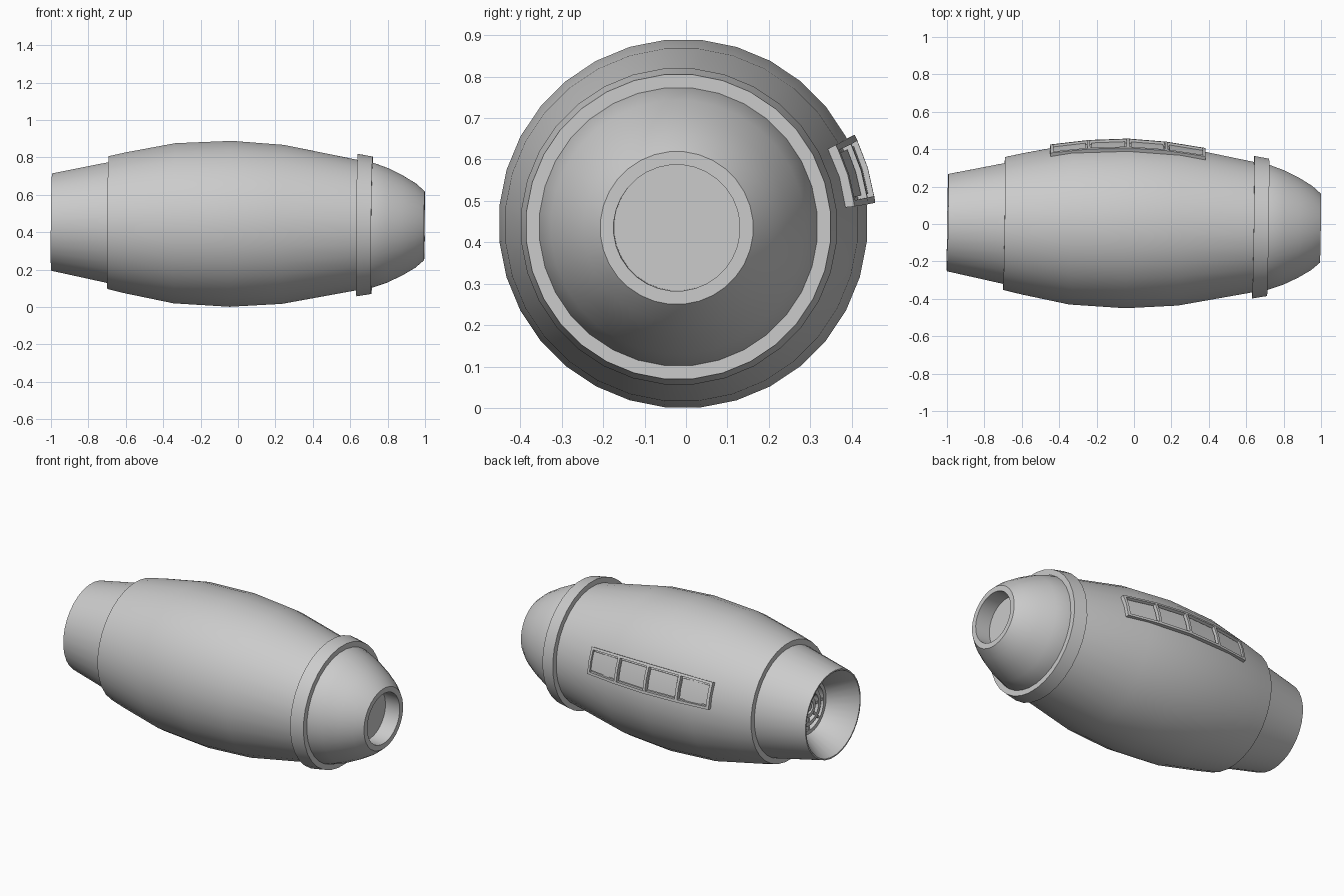
import bpy, bmesh, math
from mathutils import Matrix, Vector

if "Cube" in bpy.data.objects:
    bpy.data.objects.remove(bpy.data.objects["Cube"])

SIDES = 32
FLAT = 1 / math.cos(math.pi / SIDES)

# slightly tilted long axis shared by every part
ax = Vector((1, -0.015, -0.010)).normalized()
ay = Vector((0, 0, 1)).cross(ax).normalized()
az = ax.cross(ay)
TILT = Matrix.Translation((0, -0.0075, 0.4445)) @ Matrix((ax, ay, az)).transposed().to_4x4()


def finish(name, bm, angle=30):
    bmesh.ops.recalc_face_normals(bm, faces=bm.faces)
    me = bpy.data.meshes.new(name)
    bm.to_mesh(me)
    bm.free()
    me.shade_smooth()
    me.set_sharp_from_angle(angle=math.radians(angle))
    ob = bpy.data.objects.new(name, me)
    ob.matrix_world = TILT
    bpy.context.collection.objects.link(ob)
    return ob


def point(x, r, a):
    return Vector((x, r * math.cos(a), r * math.sin(a)))


def lathe(name, profile, closed=False):
    """Spin (x, radius) points round the long axis; radius 0 makes a pole."""
    bm = bmesh.new()
    rings = []
    for x, r in profile:
        if r == 0:
            rings.append([bm.verts.new((x, 0, 0))] * SIDES)
        else:
            rings.append([bm.verts.new(point(x, r * FLAT, (i + .5) * 2 * math.pi / SIDES))
                          for i in range(SIDES)])
    pairs = list(zip(rings, rings[1:]))
    if closed:
        pairs.append((rings[-1], rings[0]))
    for a, b in pairs:
        for i in range(SIDES):
            j = (i + 1) % SIDES
            bm.faces.new(list(dict.fromkeys((a[i], a[j], b[j], b[i]))))
    return finish(name, bm)


HULL = [(-0.695, 0.355), (-0.6, 0.377), (-0.34, 0.428), (-0.04, 0.4435),
        (0.24, 0.425), (0.64, 0.348)]


def hull_r(x):
    for (x0, r0), (x1, r1) in zip(HULL, HULL[1:]):
        if x <= x1:
            return r0 + (r1 - r0) * (x - x0) / (x1 - x0)
    return HULL[-1][1]


def curved_bar(bm, xs, angles, low, high):
    """Solid patch that follows the hull between two heights above it."""
    grid = [[[bm.verts.new(point(x, hull_r(x) + h, math.radians(a))) for h in (low, high)]
             for a in angles] for x in xs]
    n, m = len(xs) - 1, len(angles) - 1
    for i in range(n):
        for j in range(m):
            for k in (0, 1):
                bm.faces.new((grid[i][j][k], grid[i + 1][j][k],
                              grid[i + 1][j + 1][k], grid[i][j + 1][k]))
        for j in (0, m):
            bm.faces.new((grid[i][j][0], grid[i + 1][j][0], grid[i + 1][j][1], grid[i][j][1]))
    for j in range(m):
        for i in (0, n):
            bm.faces.new((grid[i][j][0], grid[i][j + 1][0], grid[i][j + 1][1], grid[i][j][1]))


# barrel-shaped hull with a small lip at the tail end
lathe("hull", [(-0.695, 0.315)] + HULL + [(0.66, 0.33)])

# collar between hull and nose
lathe("collar", [(0.637, 0.33), (0.637, 0.381), (0.717, 0.367), (0.717, 0.325)], closed=True)

# rounded nose with a recessed round window
lathe("nose", [(0.66, 0.335), (0.717, 0.335), (0.80, 0.306), (0.88, 0.267), (0.95, 0.225),
               (0.997, 0.184), (0.997, 0.152), (0.90, 0.152), (0.90, 0)])

# tail cone, hollow and funnel-shaped inside
lathe("tail_cone", [(-0.69, 0.324), (-0.997, 0.260), (-0.997, 0.252),
                    (-0.85, 0.160), (-0.80, 0.155), (-0.80, 0)])

# grille rings in the tail
for n, r in enumerate((0.148, 0.100, 0.050)):
    lathe(f"grille_ring_{n + 1}", [(-0.802, r - .012), (-0.835, r - .012),
                                   (-0.835, r + .010), (-0.802, r + .010)], closed=True)

# grille spokes and hub
bm = bmesh.new()
for k in range(8):
    turn = Matrix.Rotation(k * math.pi / 4, 4, 'X')
    bmesh.ops.create_cube(bm, size=1, matrix=turn @ Matrix.Translation((-0.815, 0.095, 0))
                          @ Matrix.Diagonal((0.03, 0.10, 0.014, 1)))
finish("grille_spokes", bm)
lathe("grille_hub", [(-0.802, 0.022), (-0.835, 0.022), (-0.835, 0)])

# side window strip: long rails, uprights and panes
A0, A1, RAIL = 6.2, 27.4, 2.0
stops = [-0.455, -0.25, -0.04, 0.165, 0.375]
bm = bmesh.new()
for a in (A0, A1 - RAIL):
    curved_bar(bm, stops, (a, a + RAIL), -0.015, 0.023)
for i, x in enumerate(stops):
    lo = x - (0 if i == 0 else 0.016 if i == 4 else 0.008)
    curved_bar(bm, (lo, lo + 0.016), (A0 + RAIL, 16.8, A1 - RAIL), -0.015, 0.0228)
finish("window_frame", bm, 20)

bm = bmesh.new()
for x0, x1 in zip(stops, stops[1:]):
    curved_bar(bm, (x0 + .016, x1 - .016), (A0 + RAIL + 1, 16.8, A1 - RAIL - 1), -0.015, 0.010)
finish("window_panes", bm, 20)
